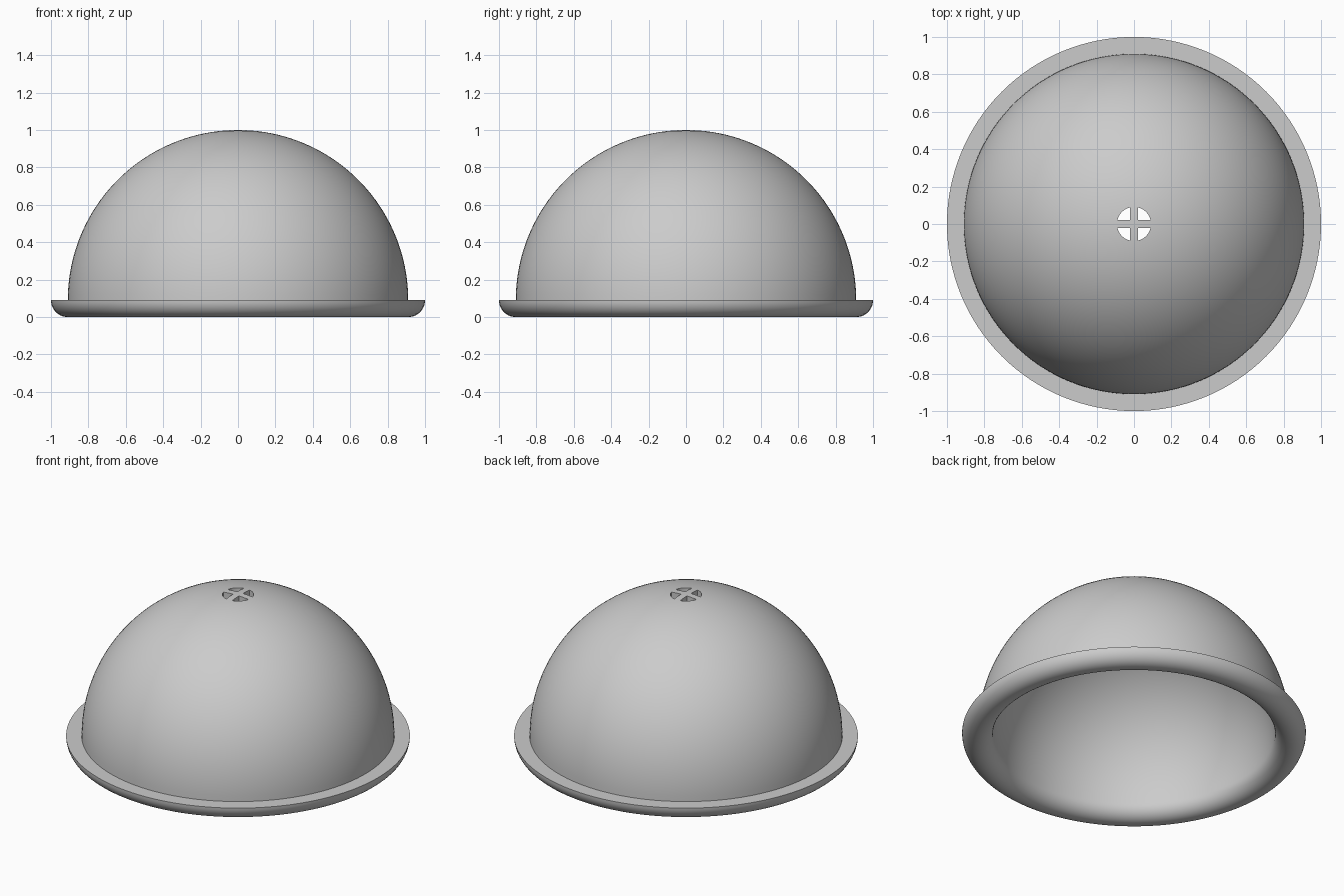
import bpy, bmesh
from math import sin, cos, pi, asin, radians
from mathutils import Vector

cube = bpy.data.objects.get("Cube")
if cube:
    bpy.data.objects.remove(cube, do_unlink=True)

R_OUT, R_IN, RIM = 0.91, 0.82, 0.09   # dome radii, lip radius and height
HOLE, BAR = 0.091, 0.021              # vent radius, half width of its bars
SEGS = 128

grey = bpy.data.materials.new("grey")
grey.use_nodes = True
colour = (0.6, 0.6, 0.6, 1)
grey.diffuse_color = colour
grey.node_tree.nodes["Principled BSDF"].inputs["Base Color"].default_value = colour


def arc(cx, cz, r, a0, a1, n):
    return [Vector((cx + r * cos(a0 + (a1 - a0) * i / n), 0,
                    cz + r * sin(a0 + (a1 - a0) * i / n))) for i in range(n + 1)]


def add_object(name, bm):
    bmesh.ops.recalc_face_normals(bm, faces=bm.faces)
    mesh = bpy.data.meshes.new(name)
    bm.to_mesh(mesh)
    bm.free()
    obj = bpy.data.objects.new(name, mesh)
    bpy.context.collection.objects.link(obj)
    mesh.materials.append(grey)
    return obj


# Hollow dome with a flat-topped lip, rounded underneath
profile = arc(0, RIM, R_OUT, pi / 2, 0, 40)
profile += arc(R_OUT, RIM, RIM, 0, -pi, 20)
profile += arc(0, RIM, R_IN, 0, pi / 2, 40)[1:]
bm = bmesh.new()
verts = [bm.verts.new(p) for p in profile]
edges = [bm.edges.new(pair) for pair in zip(verts, verts[1:])]
bmesh.ops.spin(bm, geom=verts + edges, cent=(0, 0, 0), axis=(0, 0, 1),
               angle=2 * pi, steps=SEGS, use_merge=True)
bmesh.ops.remove_doubles(bm, verts=bm.verts, dist=0.0001)
dome = add_object("dome", bm)

# Four quarter-round cutters leave a cross-shaped vent at the top
bm = bmesh.new()
start = asin(BAR / HOLE)
for quarter in range(4):
    outline = [Vector((BAR, BAR, 0.7))]
    outline += [Vector((HOLE * cos(a), HOLE * sin(a), 0.7)) for a in
                [start + (pi / 2 - 2 * start) * i / 16 for i in range(17)]]
    turn = quarter * pi / 2
    base = [bm.verts.new((p.x * cos(turn) - p.y * sin(turn),
                          p.x * sin(turn) + p.y * cos(turn), p.z)) for p in outline]
    face = bm.faces.new(base)
    lifted = bmesh.ops.extrude_face_region(bm, geom=[face])["geom"]
    bmesh.ops.translate(bm, vec=(0, 0, 0.5),
                        verts=[v for v in lifted if isinstance(v, bmesh.types.BMVert)])
cutter = add_object("vent_cutter", bm)
cutter.hide_render = True

cut = dome.modifiers.new("vent", 'BOOLEAN')
cut.operation = 'DIFFERENCE'
cut.solver = 'EXACT'
cut.object = cutter
bpy.ops.object.select_all(action='DESELECT')
bpy.context.view_layer.objects.active = dome
dome.select_set(True)
bpy.ops.object.modifier_apply(modifier=cut.name)
bpy.data.objects.remove(cutter, do_unlink=True)
bpy.ops.object.shade_smooth_by_angle(angle=radians(30))
